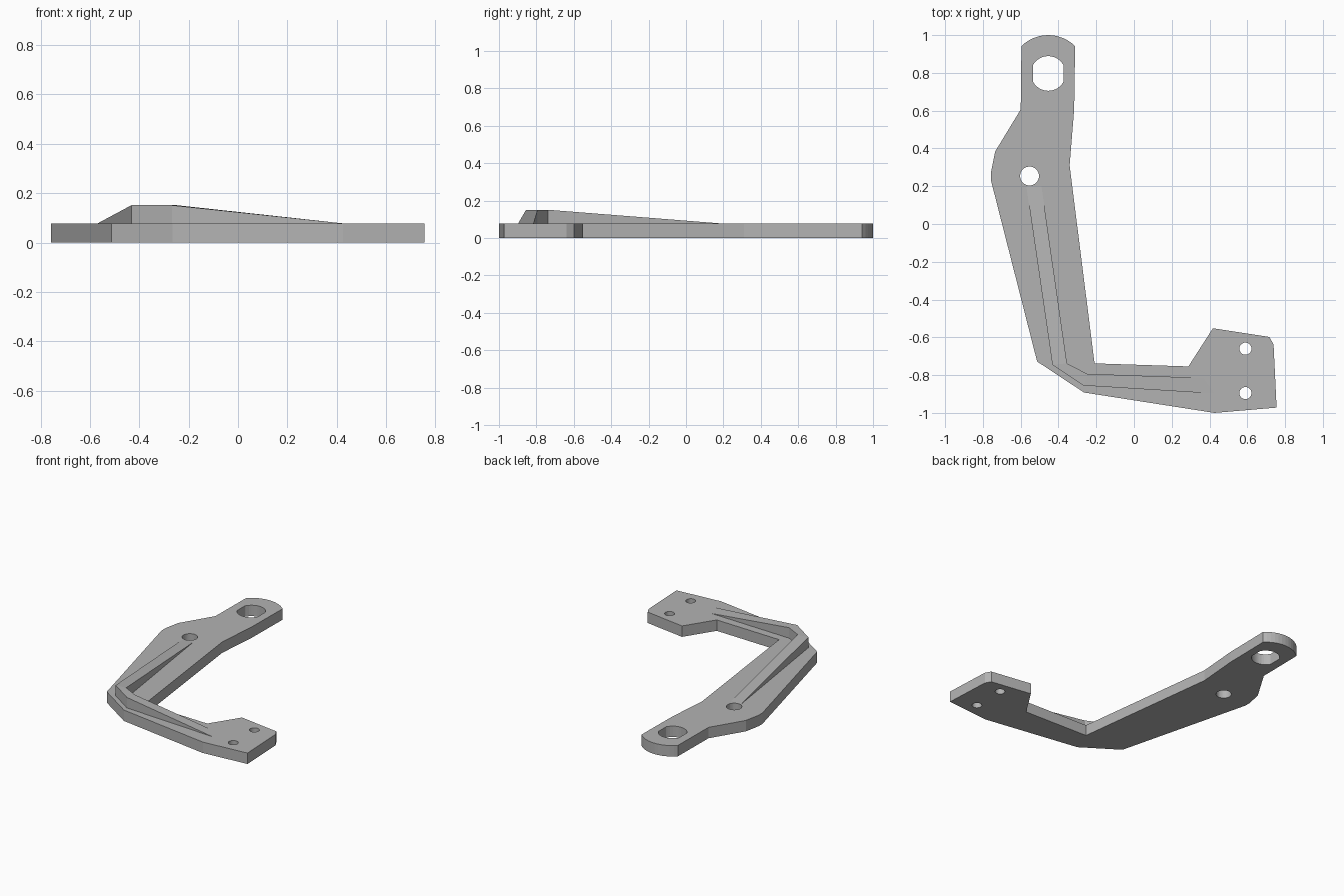
import bpy, bmesh, math

if "Cube" in bpy.data.objects:
    bpy.data.objects.remove(bpy.data.objects["Cube"], do_unlink=True)

THICK = 0.077   # plate thickness
RIDGE = 0.151   # rib height at the elbow

grey = bpy.data.materials.new("plain grey")
grey.use_nodes = True
grey.diffuse_color = (0.45, 0.45, 0.45, 1)
grey.node_tree.nodes["Principled BSDF"].inputs["Base Color"].default_value = (0.45, 0.45, 0.45, 1)


def prism(name, points, z0, tops):
    """Solid with a flat base at z0 and a top height for each outline point."""
    bm = bmesh.new()
    low = [bm.verts.new((x, y, z0)) for x, y in points]
    high = [bm.verts.new((x, y, z)) for (x, y), z in zip(points, tops)]
    n = len(points)
    bm.faces.new(low[::-1])
    bm.faces.new(high)
    for i in range(n):
        j = (i + 1) % n
        bm.faces.new((low[i], low[j], high[j], high[i]))
    return finish(name, bm)


def finish(name, bm):
    bmesh.ops.recalc_face_normals(bm, faces=bm.faces)
    mesh = bpy.data.meshes.new(name)
    bm.to_mesh(mesh)
    bm.free()
    mesh.materials.append(grey)
    ob = bpy.data.objects.new(name, mesh)
    bpy.context.collection.objects.link(ob)
    return ob


def arc(cx, cy, r, a0, a1, n):
    return [(cx + r * math.cos(a0 + (a1 - a0) * i / n),
             cy + r * math.sin(a0 + (a1 - a0) * i / n)) for i in range(n + 1)]


# Bracket plate: mounting foot, elbow, long arm and rounded eye end
eye = (-0.454, 0.797)
half = math.asin(0.142 / 0.203)
outline = [(0.426, -1.0), (0.755, -0.972), (0.739, -0.638), (0.717, -0.598),
           (0.418, -0.552), (0.288, -0.754), (-0.209, -0.738), (-0.341, 0.31),
           (-0.317, 0.606)]
outline += arc(*eye, 0.203, math.pi / 2 - half, math.pi / 2 + half, 12)
outline += [(-0.6, 0.606), (-0.735, 0.384), (-0.757, 0.275), (-0.757, 0.23),
            (-0.513, -0.728), (-0.265, -0.892)]
plate = prism("bracket_plate", outline, 0, [THICK] * len(outline))

# Holes: large flat-sided eye, arm hole and two screw holes
holes = [(*eye, 0.092, 0.081), (-0.553, 0.254, 0.05, 1),
         (0.59, -0.66, 0.032, 1), (0.59, -0.895, 0.032, 1)]
for cx, cy, r, flat in holes:
    ring = [(cx + max(-flat, min(flat, x - cx)), y)
            for x, y in arc(cx, cy, r, 0, 2 * math.pi, 32)[:-1]]
    # drop points that collapse onto the flats
    ring = [p for p in ring if abs(p[0] - cx) < flat - 1e-6] if flat < 1 else ring
    if flat < 1:
        rise = math.sqrt(r * r - flat * flat)
        ring += [(cx + s * flat, cy + t * rise) for s in (-1, 1) for t in (-1, 1)]
        ring.sort(key=lambda p: math.atan2(p[1] - cy, p[0] - cx))
    cutter = prism("hole_cutter", ring, -0.1, [0.2] * len(ring))
    cutter.hide_render = True
    mod = plate.modifiers.new("hole", "BOOLEAN")
    mod.operation = "DIFFERENCE"
    mod.solver = "EXACT"
    mod.object = cutter
    bpy.context.view_layer.objects.active = plate
    bpy.ops.object.modifier_apply(modifier=mod.name)
    bpy.data.objects.remove(cutter, do_unlink=True)

# Stiffening rib: highest round the elbow, fading into the plate at both ends
outer = [(-0.57, 0.2), (-0.432, -0.745), (-0.268, -0.855), (0.43, -0.898)]
inner = [(-0.49, 0.2), (-0.355, -0.738), (-0.248, -0.793), (0.37, -0.815)]
tops = [THICK, RIDGE, RIDGE, THICK]
bm = bmesh.new()
rings = []
for (ax, ay), (bx, by), z in zip(outer, inner, tops):
    rings.append([bm.verts.new(c) for c in
                  ((ax, ay, 0.03), (bx, by, 0.03), (bx, by, z), (ax, ay, z))])
for a, b in zip(rings, rings[1:]):
    for i in range(4):
        j = (i + 1) % 4
        bm.faces.new((a[i], a[j], b[j], b[i]))
bm.faces.new(rings[0])
bm.faces.new(rings[-1][::-1])
finish("stiffening_rib", bm)
